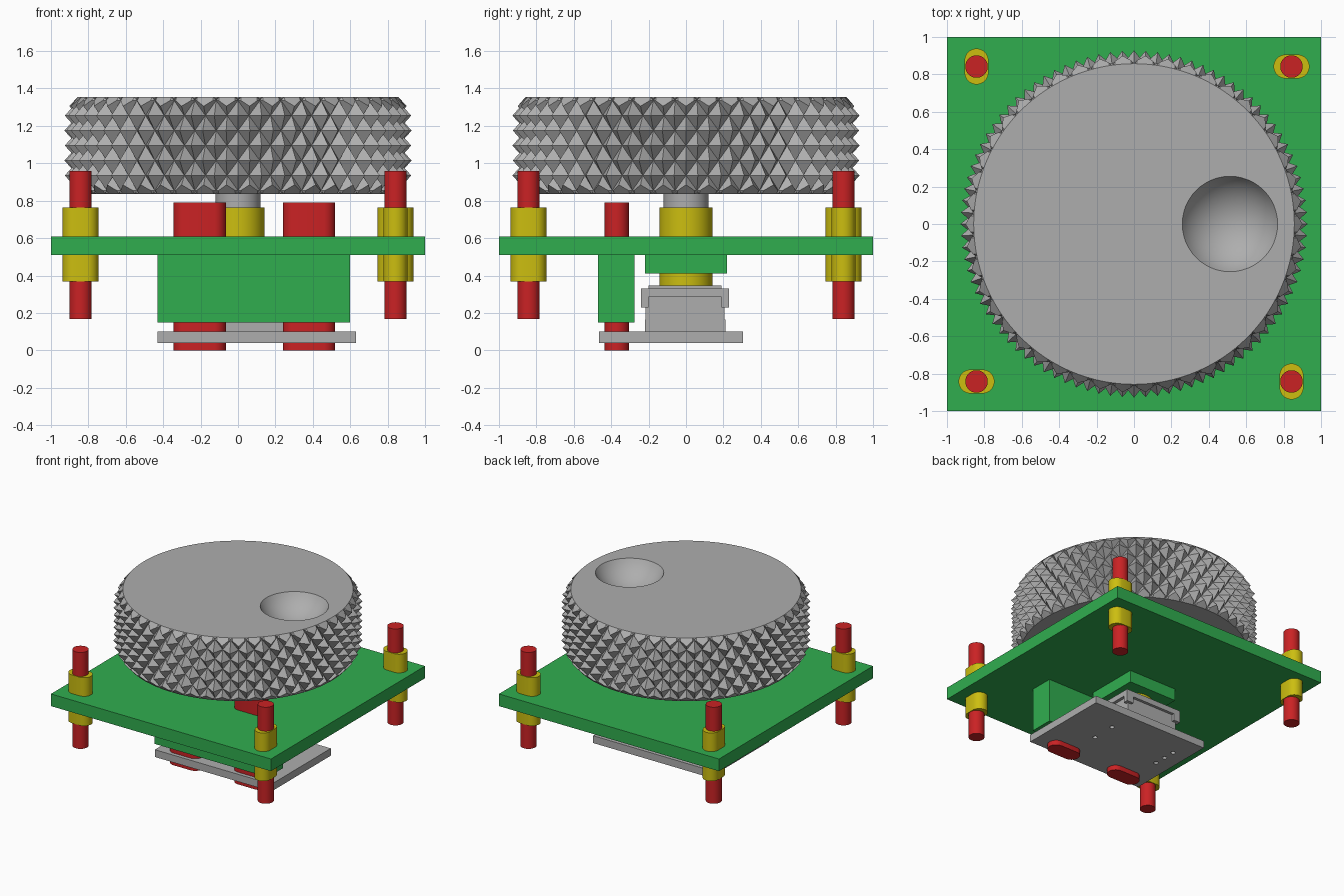
import bpy, bmesh, math

if "Cube" in bpy.data.objects:
    bpy.data.objects.remove(bpy.data.objects["Cube"])

def mat(name, r, g, b):
    m = bpy.data.materials.new(name)
    lin = [((c / 255 + 0.055) / 1.055) ** 2.4 for c in (r, g, b)]
    m.diffuse_color = (*lin, 1)
    m.use_nodes = True
    m.node_tree.nodes["Principled BSDF"].inputs["Base Color"].default_value = m.diffuse_color
    return m

GREEN = mat("board_green", 48, 174, 79)
RED = mat("pin_red", 202, 34, 36)
YELLOW = mat("spacer_yellow", 204, 190, 16)
GREY = mat("metal_grey", 174, 174, 174)

def make(name, bm, material):
    bmesh.ops.recalc_face_normals(bm, faces=bm.faces)
    me = bpy.data.meshes.new(name)
    bm.to_mesh(me)
    bm.free()
    me.materials.append(material)
    ob = bpy.data.objects.new(name, me)
    bpy.context.collection.objects.link(ob)
    return ob

def smooth(ob, deg=25):
    bpy.ops.object.select_all(action='DESELECT')
    ob.select_set(True)
    bpy.context.view_layer.objects.active = ob
    bpy.ops.object.shade_smooth_by_angle(angle=math.radians(deg))

def prism(name, pts, z0, z1, material):
    """Extrude a plan outline between two heights."""
    bm = bmesh.new()
    lo = [bm.verts.new((x, y, z0)) for x, y in pts]
    hi = [bm.verts.new((x, y, z1)) for x, y in pts]
    bm.faces.new(lo)
    bm.faces.new(hi)
    n = len(pts)
    for i in range(n):
        j = (i + 1) % n
        bm.faces.new((lo[i], lo[j], hi[j], hi[i]))
    return make(name, bm, material)

def box(name, x0, x1, y0, y1, z0, z1, material):
    return prism(name, [(x0, y0), (x1, y0), (x1, y1), (x0, y1)], z0, z1, material)

def slot(name, cx, cy, r, z0, z1, material, dx=0, dy=0, n=32):
    """Cylinder, stretched into a rounded slot by dx or dy on each side."""
    pts = []
    for i in range(n):
        a = 2 * math.pi * (i + 0.5) / n
        c, s = math.cos(a), math.sin(a)
        pts.append((cx + r * c + math.copysign(dx, c), cy + r * s + math.copysign(dy, s)))
    ob = prism(name, pts, z0, z1, material)
    smooth(ob)
    return ob

def boolean(ob, cutter, op):
    m = ob.modifiers.new("cut", 'BOOLEAN')
    m.object, m.operation, m.solver = cutter, op, 'EXACT'
    bpy.ops.object.select_all(action='DESELECT')
    ob.select_set(True)
    bpy.context.view_layer.objects.active = ob
    bpy.ops.object.modifier_apply(modifier=m.name)
    bpy.data.objects.remove(cutter)

# Knurled knob: alternating high and low points make diamond pyramids
COLS, R_OUT, R_IN = 92, 0.928, 0.857
bm = bmesh.new()
rows = []
for k in range(-1, 8):
    row = []
    for i in range(COLS):
        a = 2 * math.pi * i / COLS
        r = R_OUT if (i + k) % 2 == 0 else R_IN
        row.append(bm.verts.new((r * math.cos(a), r * math.sin(a), 0.855 + 0.08 * k)))
    rows.append(row)
bm.faces.new(rows[0])
bm.faces.new(rows[-1])
for k in range(len(rows) - 1):
    for i in range(COLS):
        j = (i + 1) % COLS
        a, b, c, d = rows[k][i], rows[k][j], rows[k + 1][j], rows[k + 1][i]
        if (i + k - 1) % 2 == 0:       # split along the low-low diagonal
            tris = ((a, b, d), (b, c, d))
        else:
            tris = ((a, b, c), (a, c, d))
        for t in tris:
            bm.faces.new(t)
knob = make("knurled_knob", bm, GREY)

# Chamfered envelope trims the knurling at the top and bottom
bm = bmesh.new()
rings = []
for r, z in ((0.857, 0.836), (0.94, 0.928), (0.94, 1.263), (0.857, 1.355)):
    rings.append([bm.verts.new((r * math.cos(2 * math.pi * i / 184 + 0.005),
                                r * math.sin(2 * math.pi * i / 184 + 0.005), z))
                  for i in range(184)])
bm.faces.new(rings[0])
bm.faces.new(rings[-1])
for lo, hi in zip(rings, rings[1:]):
    for i in range(184):
        j = (i + 1) % 184
        bm.faces.new((lo[i], lo[j], hi[j], hi[i]))
boolean(knob, make("knob_envelope", bm, GREY), 'INTERSECT')

# Finger dimple
bm = bmesh.new()
bmesh.ops.create_uvsphere(bm, u_segments=48, v_segments=32, radius=0.29)
bmesh.ops.translate(bm, verts=bm.verts, vec=(0.513, 0, 1.355 + 0.138))
boolean(knob, make("dimple_cutter", bm, GREY), 'DIFFERENCE')
smooth(knob, 15)

# Main board
box("main_board", -1, 1, -1, 1, 0.51, 0.61, GREEN)

# Corner pins with slotted spacers, long direction alternating
for sx in (-1, 1):
    for sy in (-1, 1):
        cx, cy = sx * 0.842, sy * 0.842
        slot("corner_pin", cx, cy, 0.06, 0.168, 0.96, RED)
        along_x = sx == sy
        slot("corner_spacer", cx, cy, 0.064, 0.367, 0.763, YELLOW,
             dx=0.032 if along_x else 0, dy=0 if along_x else 0.032)

# Shaft and bushing
slot("shaft", 0, 0, 0.12, 0.3, 0.85, GREY, n=48)
slot("bushing", 0, 0, 0.143, 0.345, 0.763, YELLOW, n=48)

# Blocks under the board
box("bushing_pad", -0.22, 0.22, -0.22, 0.22, 0.412, 0.52, GREEN)
box("guide_block", -0.43, 0.6, -0.47, -0.275, 0.15, 0.52, GREEN)

# Slotted red posts through the guide block
for cx in (-0.205, 0.38):
    slot("guide_post", cx, -0.37, 0.065, 0.0, 0.79, RED, dx=0.075)

# Encoder board with pin holes
board = box("encoder_board", -0.43, 0.63, -0.465, 0.305, 0.04, 0.1, GREY)
for x, y in ((0.3, -0.1), (0.3, 0.1), (-0.3, -0.1), (-0.3, 0), (-0.3, 0.1)):
    boolean(board, slot("hole_cutter", x, y, 0.018, 0.0, 0.15, GREY, n=12), 'DIFFERENCE')

# Encoder body, flange and lugs
box("encoder_base", -0.24, 0.24, -0.22, 0.21, 0.1, 0.165, GREY)
box("encoder_body", -0.235, 0.235, -0.217, 0.207, 0.165, 0.29, GREY)
box("encoder_flange", -0.26, 0.26, -0.24, 0.23, 0.285, 0.33, GREY)
box("encoder_collar", -0.19, 0.19, -0.2, 0.19, 0.33, 0.346, GREY)
for sx in (-1, 1):
    for y0, y1 in ((-0.24, -0.2), (0.19, 0.23)):
        x0, x1 = sorted((sx * 0.2, sx * 0.26))
        box("encoder_lug", x0, x1, y0, y1, 0.23, 0.285, GREY)
